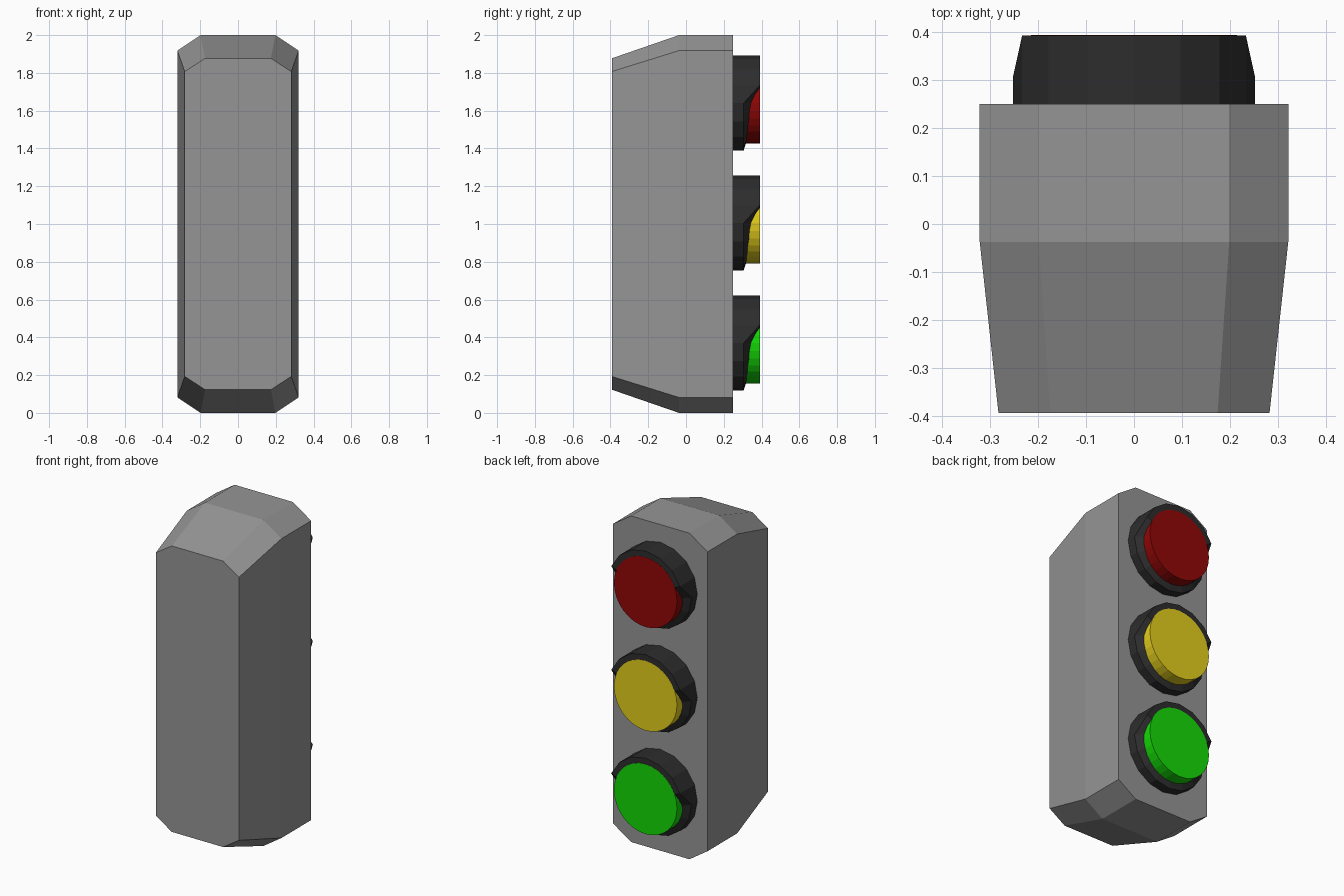
import bpy, bmesh
from math import sin, cos, pi

if "Cube" in bpy.data.objects:
    bpy.data.objects.remove(bpy.data.objects["Cube"])


def material(name, rgb):
    m = bpy.data.materials.new(name)
    m.diffuse_color = (*rgb, 1)
    m.use_nodes = True
    m.node_tree.nodes["Principled BSDF"].inputs["Base Color"].default_value = m.diffuse_color
    return m


def loft(name, rings, mat):
    """Skin a list of equal-length closed rings and cap both ends."""
    bm = bmesh.new()
    loops = [[bm.verts.new(p) for p in ring] for ring in rings]
    n = len(loops[0])
    for a, b in zip(loops, loops[1:]):
        for i in range(n):
            j = (i + 1) % n
            bm.faces.new((a[i], a[j], b[j], b[i]))
    bm.faces.new(loops[0])
    bm.faces.new(loops[-1])
    bmesh.ops.recalc_face_normals(bm, faces=bm.faces)
    me = bpy.data.meshes.new(name)
    bm.to_mesh(me)
    bm.free()
    ob = bpy.data.objects.new(name, me)
    bpy.context.collection.objects.link(ob)
    me.materials.append(mat)
    return ob


def octagon(y, w, wc, h, hc):
    pts = [(w, hc), (wc, h), (-wc, h), (-w, hc), (-w, -hc), (-wc, -h), (wc, -h), (w, -hc)]
    return [(x, y, 1 + z) for x, z in pts]


def circle(y, r, zc, n):
    """Ring facing y; y may be a function of the angle."""
    ring = []
    for i in range(n):
        a = 2 * pi * i / n
        ring.append((r * cos(a), y(a) if callable(y) else y, zc + r * sin(a)))
    return ring


# Housing: chamfered box tapering towards the front
loft("housing", [octagon(-0.393, 0.282, 0.174, 0.877, 0.807),
                 octagon(-0.037, 0.321, 0.198, 1.0, 0.918),
                 octagon(0.25, 0.321, 0.198, 1.0, 0.918)],
     material("housing_grey", (0.3, 0.3, 0.3)))


# Hood rim: long on the upper half, short on the lower half
def rim_outer(a):
    return 0.392 if sin(a) > 0.1 else 0.305


# Inner edge of the rim, where it meets the lens
def rim_inner(a):
    s = sin(a)
    return 0.392 if s > 0.1 else 0.345 + 0.027 * s


dark = material("hood_dark", (0.026, 0.026, 0.026))
lights = [("red", 1.64, (0.29, 0.002, 0.002)),
          ("yellow", 1.005, (0.78, 0.62, 0.012)),
          ("green", 0.37, (0.007, 0.7, 0.002))]

for name, z, rgb in lights:
    loft(name + "_hood", [circle(0.24, 0.252, z, 16),
                          circle(rim_outer, 0.252, z, 16),
                          circle(rim_inner, 0.212, z, 16),
                          circle(0.30, 0.20, z, 16)], dark)
    # Lens disc
    loft(name + "_lens", [circle(0.29, 0.214, z, 32),
                          circle(0.393, 0.214, z, 32)], material(name + "_light", rgb))
